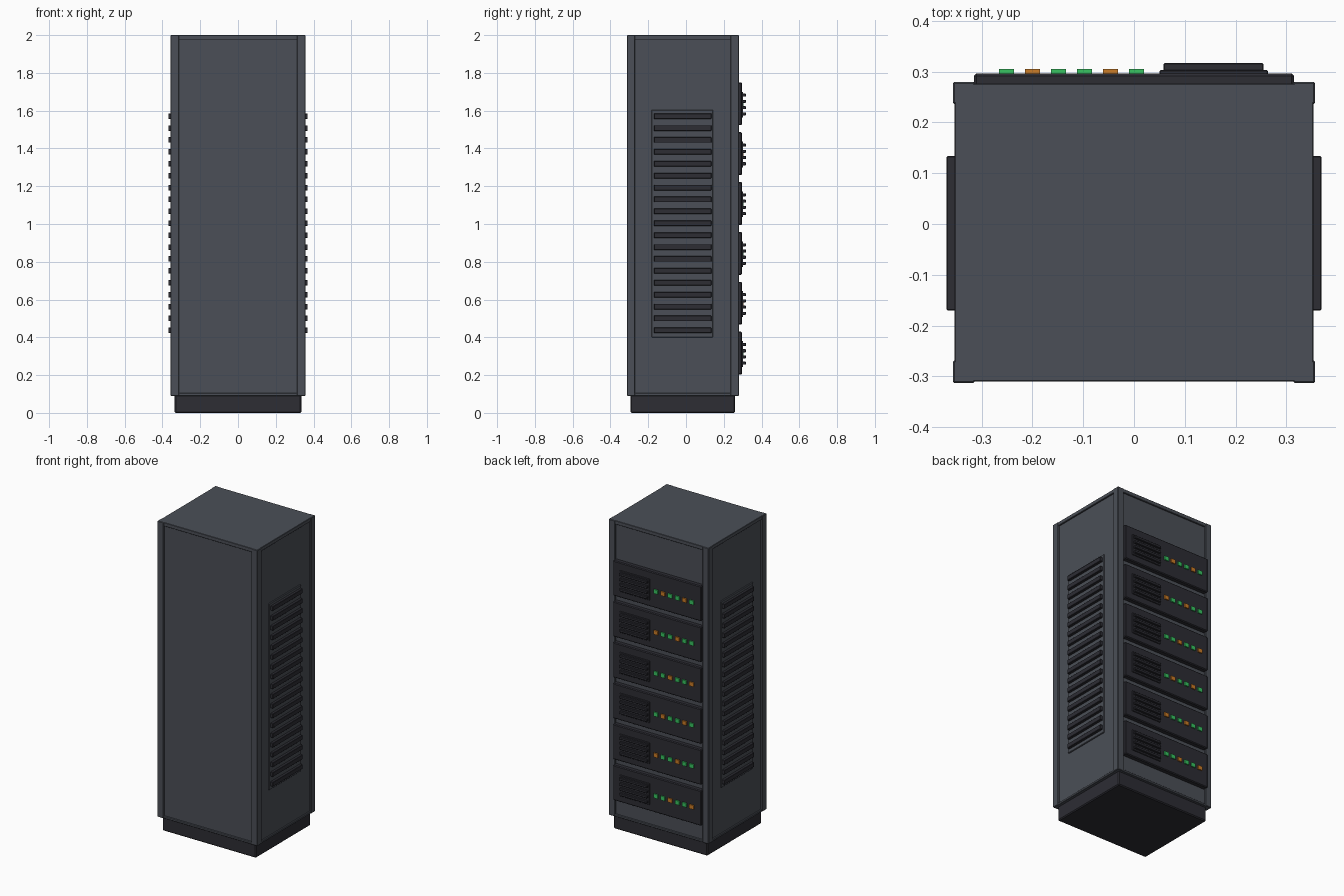
import bpy

if "Cube" in bpy.data.objects:
    bpy.data.objects.remove(bpy.data.objects["Cube"], do_unlink=True)


def material(name, rgb):
    m = bpy.data.materials.new(name)
    m.use_nodes = True
    m.diffuse_color = (*rgb, 1)
    m.node_tree.nodes["Principled BSDF"].inputs["Base Color"].default_value = (*rgb, 1)
    return m


STEEL = material("slate steel", (0.07, 0.078, 0.095))
DARK = material("dark plastic", (0.026, 0.026, 0.034))
GREEN = material("green light", (0.04, 0.55, 0.12))
AMBER = material("amber light", (0.6, 0.2, 0.02))


def box(name, x, y, z, mat, bevel=0.0):
    """Box spanning the (low, high) pairs x, y and z."""
    spans = (x, y, z)
    bpy.ops.mesh.primitive_cube_add(size=1, location=[(a + b) / 2 for a, b in spans])
    ob = bpy.context.object
    ob.name = name
    ob.scale = [b - a for a, b in spans]
    bpy.ops.object.transform_apply(location=False, rotation=False, scale=True)
    ob.data.materials.append(mat)
    if bevel:
        mod = ob.modifiers.new("edge", "BEVEL")
        mod.width = bevel
        mod.segments = 1
    return ob


# Cabinet extents
X, FRONT, BACK, BOTTOM, TOP = 0.357, -0.313, 0.28, 0.09, 2.0
POST, RECESS = 0.044, 0.012

# Plinth and recessed panel core
box("plinth", (-0.335, 0.335), (-0.295, 0.26), (0, 0.1), DARK, 0.006)
box("cabinet_panels", (-X + RECESS, X - RECESS),
    (FRONT + RECESS, BACK - RECESS), (BOTTOM + 0.002, TOP - 0.002), STEEL)

# Corner posts, lid and sill frame the panels
for xn, x in (("right", (-X, -X + POST)), ("left", (X - POST, X))):
    for yn, y in (("front", (FRONT, FRONT + POST)), ("back", (BACK - POST, BACK))):
        box(f"{yn}_{xn}_post", x, y, (BOTTOM, TOP), STEEL, 0.003)
for name, z in (("lid", (TOP - 0.024, TOP)), ("sill", (BOTTOM, BOTTOM + 0.014))):
    box(name, (-X + 0.003, X - 0.003), (FRONT + 0.003, BACK - 0.003), z, STEEL, 0.002)

# Side vents: a plate with slats
for side, s in (("right", -1), ("left", 1)):
    def span(a, b):
        return tuple(sorted((s * a, s * b)))
    box(f"{side}_vent_plate", span(0.34, 0.352), (-0.183, 0.143), (0.4, 1.604), STEEL, 0.003)
    for i in range(19):
        z = 0.437 + i * 0.063
        box(f"{side}_vent_slat", span(0.345, 0.369), (-0.17, 0.134),
            (z - 0.0145, z + 0.0145), DARK, 0.002)

# Six rack units on the back, each with a grille and a row of lights
for u in range(6):
    top = 1.75 - u * 0.264
    mid = top - 0.118
    box("rack_unit", (-0.315, 0.315), (0.255, 0.297), (top - 0.227, top), DARK, 0.005)
    box("grille_plate", (0.05, 0.264), (0.29, 0.303), (mid - 0.068, mid + 0.068), DARK, 0.002)
    for i in range(4):
        z = mid + 0.05 - i * 0.033
        box("grille_bar", (0.058, 0.255), (0.295, 0.317), (z - 0.008, z + 0.008), DARK, 0.002)
    for j in range(6):
        x = 0.005 - j * 0.0512
        colour = AMBER if (u + j) % 3 == 1 else GREEN
        box("status_light", (x - 0.015, x + 0.015), (0.29, 0.305),
            (mid - 0.013, mid + 0.013), colour)
